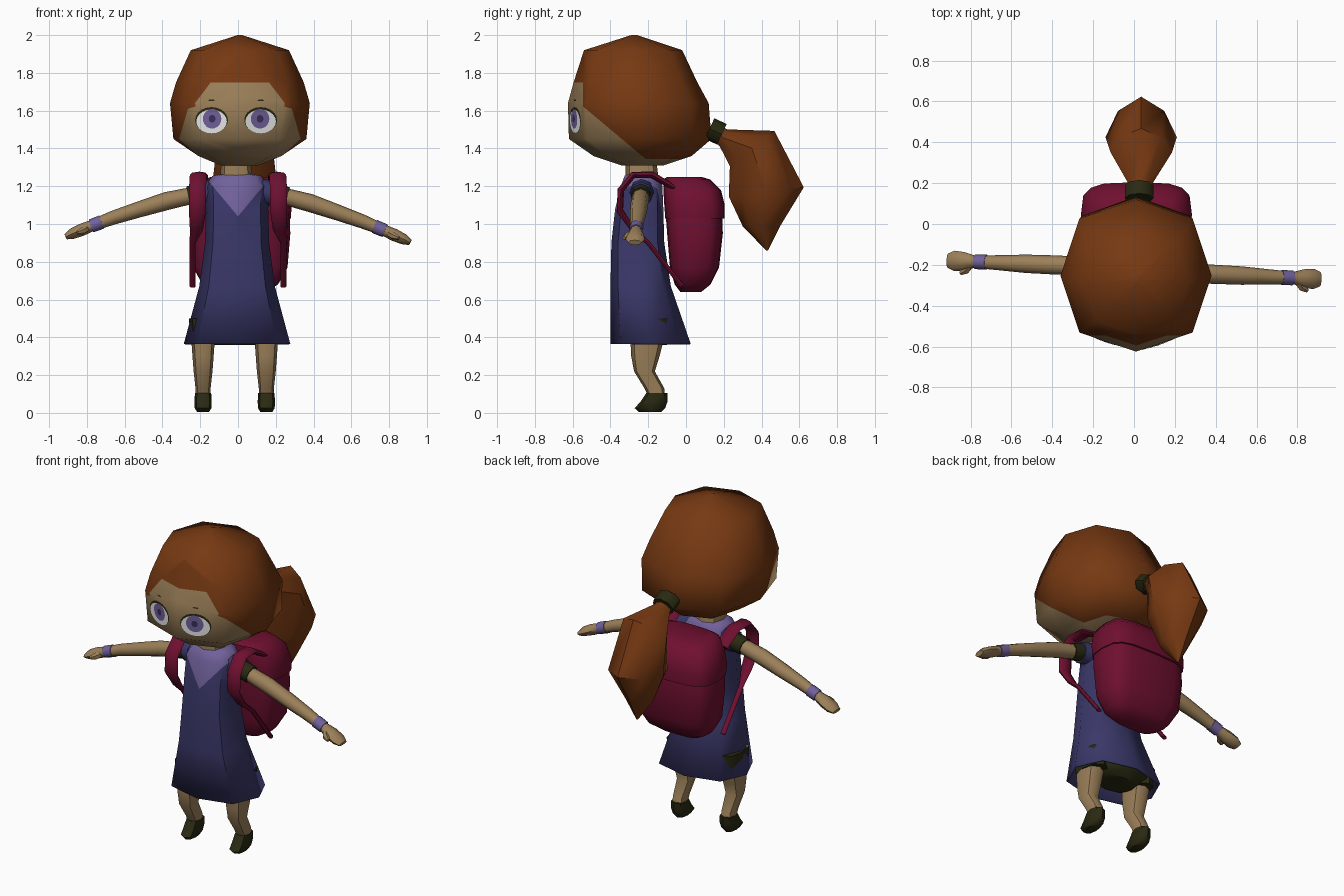
import bpy, bmesh, math
from mathutils import Vector
from mathutils.bvhtree import BVHTree

if "Cube" in bpy.data.objects:
    bpy.data.objects.remove(bpy.data.objects["Cube"])


def mat(name, r, g, b):
    m = bpy.data.materials.new(name)
    m.diffuse_color = (r, g, b, 1)
    m.use_nodes = True
    m.node_tree.nodes["Principled BSDF"].inputs["Base Color"].default_value = m.diffuse_color
    return m


SKIN = mat("skin", .33, .215, .10)
HAIR = mat("hair brown", .18, .04, .006)
DRESS = mat("dress blue", .042, .039, .14)
LILAC = mat("lilac", .165, .12, .33)
BAG = mat("bag crimson", .16, .005, .03)
DARK = mat("dark olive", .022, .022, .006)
WHITE = mat("eye white", .85, .85, .85)
PUPIL = mat("pupil", .04, .03, .10)


def finish(name, bm, mats, angle=50):
    me = bpy.data.meshes.new(name)
    bm.to_mesh(me)
    bm.free()
    for m in mats:
        me.materials.append(m)
    for p in me.polygons:
        p.use_smooth = True
    me.set_sharp_from_angle(angle=math.radians(angle))
    ob = bpy.data.objects.new(name, me)
    bpy.context.collection.objects.link(ob)
    return ob


def unit_ring(n, p):
    out = []
    for i in range(n):
        a = 2 * math.pi * i / n
        c, s = math.cos(a), math.sin(a)
        out.append((math.copysign(abs(c) ** (2 / p), c) if abs(c) > 1e-6 else 0,
                    math.copysign(abs(s) ** (2 / p), s) if abs(s) > 1e-6 else 0))
    return out


def skin_rings(rings, caps=(True, True)):
    bm = bmesh.new()
    vs = [[bm.verts.new(c) for c in r] for r in rings]
    n = len(vs[0])
    for a, b in zip(vs, vs[1:]):
        for i in range(n):
            j = (i + 1) % n
            bm.faces.new((a[i], a[j], b[j], b[i]))
    if caps[0]:
        bm.faces.new(vs[0][::-1])
    if caps[1]:
        bm.faces.new(vs[-1])
    bmesh.ops.recalc_face_normals(bm, faces=bm.faces)
    return bm


def loft(rows, cx=0, n=8, p=2.4, caps=(True, True)):
    """Upright loft; each row is z, half width, front y, back y."""
    return skin_rings([[(cx + hw * c, (yf + yb) / 2 + (yb - yf) / 2 * s, z)
                        for c, s in unit_ring(n, p)] for z, hw, yf, yb in rows], caps)


def tube(pts, side, n=8, p=2.0):
    """Swept tube; each point is x, y, z, radius along side axis, other radius."""
    P = [Vector(q[:3]) for q in pts]
    side = Vector(side)
    rings = []
    for i, q in enumerate(pts):
        t = (P[min(i + 1, len(P) - 1)] - P[max(i - 1, 0)]).normalized()
        s = (side - t * side.dot(t)).normalized()
        u = t.cross(s)
        rings.append([P[i] + s * q[3] * c + u * q[4] * d for c, d in unit_ring(n, p)])
    return skin_rings(rings)


def cut(bm, co, no):
    bmesh.ops.bisect_plane(bm, geom=bm.verts[:] + bm.edges[:] + bm.faces[:],
                           plane_co=co, plane_no=no, dist=1e-4)


# Head: one shell, split into hair and face along the hairline
bm = loft([(1.31, .10, -.34, -.12), (1.36, .22, -.49, .03), (1.45, .352, -.62, .135),
           (1.64, .37, -.625, .12), (1.75, .338, -.595, .06),
           (1.92, .26, -.54, -.02), (2.0, .012, -.29, -.26)], cx=.01)
tree = BVHTree.FromBMesh(bm)
cut(bm, (0, 0, 1.75), (0, 0, 1))
cut(bm, (0, -.545, 0), (0, 1, 0))
cut(bm, (0, -.56, 1.635), (0, .84, 1))
cut(bm, (0, 0, 1.345), (0, 0, 1))
for f in bm.faces:
    c = f.calc_center_median()
    face = c.z < 1.345 or c.z < 1.635 - .84 * (c.y + .56) or (c.y < -.545 and c.z < 1.75)
    f.material_index = 0 if face and c.z < 1.75 else 1
finish("head", bm, [SKIN, HAIR], 60)


# Eyes: thin plates laid on the face
def plate(name, x, z, rx, rz, lift, m):
    bm = bmesh.new()
    vs = []
    for i in range(20):
        a = 2 * math.pi * i / 20
        px, pz = x + rx * math.cos(a), z + rz * math.sin(a)
        hit = tree.ray_cast(Vector((px, -2, pz)), Vector((0, 1, 0)))[0]
        vs.append(bm.verts.new((px, hit.y - lift, pz)))
    f = bm.faces.new(vs)
    f.normal_update()
    if f.normal.y > 0:
        f.normal_flip()
    finish(name, bm, [m])


for tag, x, s in (("left", -.14, -1), ("right", .12, 1)):
    plate(tag + "_eye_lash", x, 1.55, .087, .069, .002, DARK)
    plate(tag + "_eye_white", x, 1.543, .081, .063, .004, WHITE)
    plate(tag + "_eye_iris", x - s * .003, 1.557, .049, .052, .006, LILAC)
    plate(tag + "_eye_pupil", x - s * .003, 1.557, .018, .02, .008, PUPIL)
    plate(tag + "_eyebrow", x, 1.655, .018, .004, .004, DARK)

# Ponytail and its tie
finish("ponytail", tube([(.025, .15, 1.49, .04, .04), (.03, .20, 1.455, .06, .05),
                         (.035, .35, 1.40, .15, .15), (.035, .425, 1.17, .175, .20),
                         (.035, .40, .99, .09, .10), (.035, .43, .86, .005, .005)],
                        (1, 0, 0), 8, 1.6), [HAIR])
finish("hair_tie", tube([(.025, .125, 1.505, .07, .06), (.025, .19, 1.475, .07, .06)],
                        (1, 0, 0)), [DARK])

# Neck
finish("neck", loft([(1.2, .09, -.32, -.14), (1.36, .075, -.32, -.16)], -.01), [SKIN])

# Dress with V collar
bm = loft([(.365, .282, -.40, .025), (.67, .20, -.40, -.08), (.9, .17, -.395, -.115),
           (1.08, .165, -.375, -.12), (1.2, .17, -.345, -.125), (1.255, .13, -.325, -.14),
           (1.265, .08, -.31, -.16)], cx=-.005, caps=(False, True))
for s in (1, -1):
    cut(bm, (0, 0, 1.04), (-1.2 * s, 0, 1))
for f in bm.faces:
    c = f.calc_center_median()
    f.material_index = int(c.z > 1.04 + 1.2 * abs(c.x))
dress = finish("dress", bm, [DRESS, LILAC])
mod = dress.modifiers.new("thickness", 'SOLIDIFY')
mod.thickness = .01
mod.offset = -1

# Shorts
finish("shorts", loft([(.36, .12, -.27, -.10), (.41, .215, -.31, -.06),
                       (.6, .17, -.31, -.09)], -.015), [DARK])

# Legs, shorts cuffs and shoes
for tag, cx in (("left", -.185), ("right", .15)):
    finish(tag + "_leg", loft([(.08, .04, -.195, -.11), (.13, .04, -.22, -.115),
                               (.22, .05, -.275, -.165), (.3, .056, -.29, -.14),
                               (.5, .07, -.30, -.09)], cx), [SKIN])
    finish(tag + "_cuff", loft([(.38, .065, -.30, -.085), (.5, .075, -.305, -.075)], cx), [DARK])
    finish(tag + "_shoe", loft([(.005, .032, -.25, -.13), (.025, .044, -.272, -.11),
                                (.06, .046, -.24, -.098), (.105, .043, -.21, -.098)], cx), [DARK])

# Arms, hands, sleeves and wristbands (the two arms hang slightly differently)
for tag, s, dz, y0, y1 in (("left", -1, .02, -.21, -.18), ("right", 1, -.01, -.235, -.27)):
    def at(x, z, ra, rb, dy=0):
        k = (x - .15) / .75
        return (s * x, y0 + (y1 - y0) * k + dy, z + dz * k, ra, rb)
    finish(tag + "_arm", tube([at(.13, 1.17, .045, .04), at(.27, 1.142, .045, .045),
                               at(.38, 1.115, .047, .048), at(.53, 1.065, .045, .042),
                               at(.66, 1.02, .037, .037), at(.78, .972, .03, .03),
                               at(.83, .95, .045, .033), at(.88, .928, .05, .028),
                               at(.912, .912, .035, .015)], (0, 1, 0)), [SKIN])
    finish(tag + "_thumb", tube([at(.79, .965, .02, .02), at(.825, .945, .02, .02, -.045),
                                 at(.85, .935, .01, .01, -.06)], (0, 0, 1), 6), [SKIN])
    finish(tag + "_wristband", tube([at(.722, .995, .037, .037), at(.778, .973, .036, .036)],
                                    (0, 1, 0)), [LILAC])
    finish(tag + "_sleeve", tube([at(.12, 1.17, .065, .07), at(.20, 1.16, .06, .065)],
                                 (0, 1, 0)), [DRESS])
    finish(tag + "_sleeve_trim", tube([at(.2, 1.16, .055, .055), at(.262, 1.145, .052, .052)],
                                      (0, 1, 0)), [DARK])
    # Backpack strap over the shoulder and back under the arm
    finish(tag + "_strap", tube([(s * .2, -.06, 1.19, .045, .015), (s * .205, -.18, 1.26, .045, .018),
                                 (s * .21, -.28, 1.26, .045, .018), (s * .215, -.345, 1.18, .045, .018),
                                 (s * .215, -.35, 1.07, .045, .018), (s * .22, -.28, .97, .035, .014),
                                 (s * .24, -.20, .90, .016, .012), (s * .24, -.02, .67, .016, .012)],
                                (1, 0, 0)), [BAG])

# Backpack body and flap
finish("backpack", loft([(.64, .13, -.03, .08), (.68, .20, -.06, .13), (.77, .25, -.085, .175),
                         (.95, .265, -.10, .195), (1.08, .26, -.11, .19), (1.2, .22, -.11, .15)],
                        .012, 16, 3.6), [BAG])
finish("backpack_flap", loft([(1.03, .268, -.11, .205), (1.1, .272, -.115, .205),
                              (1.18, .25, -.12, .185), (1.235, .205, -.12, .13),
                              (1.25, .15, -.10, .08)], .012, 16, 3.6), [BAG])
